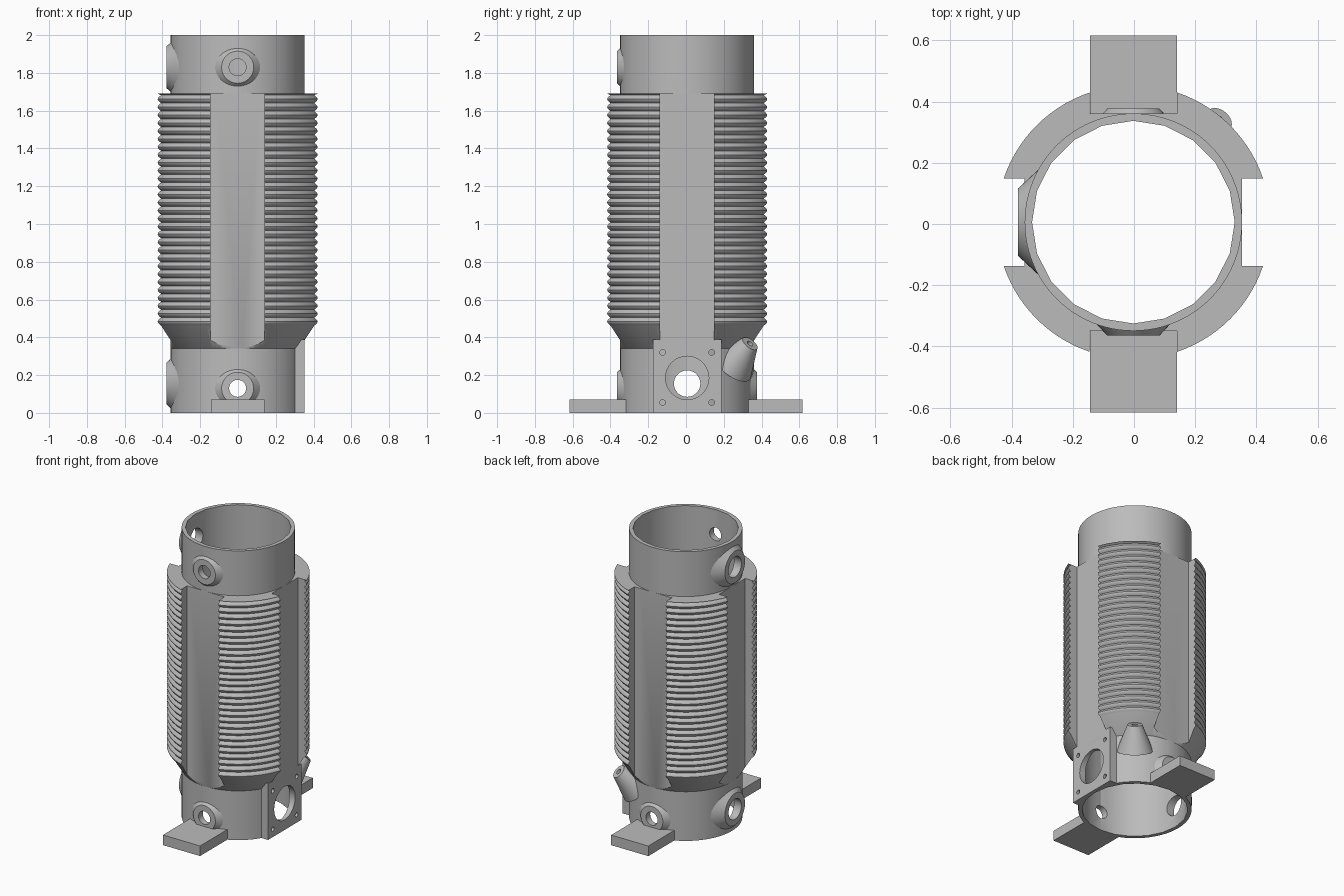
import bpy, bmesh, math
from math import sin, cos, pi, radians
from mathutils import Vector, Matrix

cube = bpy.data.objects.get("Cube")
if cube:
    bpy.data.objects.remove(cube, do_unlink=True)

grey = bpy.data.materials.new("light_grey")
grey.use_nodes = True
colour = (0.5, 0.5, 0.5, 1)
grey.diffuse_color = colour
grey.node_tree.nodes["Principled BSDF"].inputs["Base Color"].default_value = colour

CENTRE = Vector((-0.002, 0.006, 0))     # axis of the tube
TUBE_R, SLEEVE_R, SLOT_HALF = 0.355, 0.447, 0.143
FRONT, BACK, RIGHT, LEFT = (Vector(v) for v in
                            ((0, -1, 0), (0, 1, 0), (-1, 0, 0), (1, 0, 0)))
parts, cutters = [], []


def add(name, bm, group):
    bmesh.ops.recalc_face_normals(bm, faces=bm.faces)
    mesh = bpy.data.meshes.new(name)
    bm.to_mesh(mesh)
    bm.free()
    ob = bpy.data.objects.new(name, mesh)
    bpy.context.collection.objects.link(ob)
    ob.hide_render = group is cutters
    group.append(ob)
    return ob


def box(name, lo, hi, group):
    bm = bmesh.new()
    lo, hi = Vector(lo), Vector(hi)
    m = Matrix.Translation((lo + hi) / 2) @ Matrix.Diagonal((*(hi - lo), 1))
    bmesh.ops.create_cube(bm, size=1, matrix=m)
    return add(name, bm, group)


def cone(name, start, end, r1, r2, group, segs=48, turn=0):
    """Round bar or cone from start (radius r1) to end (radius r2)."""
    start, end = Vector(start), Vector(end)
    axis = end - start
    m = (Matrix.Translation((start + end) / 2)
         @ axis.to_track_quat('Z', 'Y').to_matrix().to_4x4()
         @ Matrix.Rotation(turn, 4, 'Z'))
    bm = bmesh.new()
    bmesh.ops.create_cone(bm, cap_ends=True, segments=segs, radius1=r1,
                          radius2=r2, depth=axis.length, matrix=m)
    return add(name, bm, group)


def lathe(name, profile, segs, group):
    """Closed (radius, height) profile turned about the tube axis."""
    bm = bmesh.new()
    rings = [[bm.verts.new(CENTRE + Vector((r * cos(2 * pi * i / segs),
                                            r * sin(2 * pi * i / segs), z)))
              for r, z in profile] for i in range(segs)]
    n = len(profile)
    for i in range(segs):
        a, b = rings[i], rings[(i + 1) % segs]
        for j in range(n):
            k = (j + 1) % n
            bm.faces.new((a[j], b[j], b[k], a[k]))
    return add(name, bm, group)


def cut(ob, tools):
    for tool in tools:
        mod = ob.modifiers.new("cut", 'BOOLEAN')
        mod.operation, mod.solver, mod.object = 'DIFFERENCE', 'EXACT', tool


# Cutters: tube bore, attachment bore, ports and slots
up = Vector((0, 0, 1))
bore = cone("bore_cutter", CENTRE - up, CENTRE + up * 3, 0.331, 0.331, cutters, 20, pi / 2)
clear = cone("clearance_cutter", CENTRE - up, CENTRE + up * 3, 0.343, 0.343, cutters, 96)


def port(direction, z, r):
    base = CENTRE + up * z
    return cone("port_cutter", base + direction * 0.2, base + direction * 0.6, r, r, cutters, 32)


slots = []
for d in (FRONT, BACK, RIGHT, LEFT):
    side = Vector((abs(d.y), abs(d.x), 0)) * SLOT_HALF
    a, b = CENTRE + d * TUBE_R, CENTRE + d * 0.7
    lo = Vector((min(a.x, b.x), min(a.y, b.y), 0.1)) - side
    hi = Vector((max(a.x, b.x), max(a.y, b.y), 1.9)) + side
    slots.append(box("slot_cutter", lo, hi, cutters))

# Bosses with their ports: direction, height, face reach, face radius, hole radius
ports = []
for name, d, z, reach, r, hole in (
        ("front_upper_boss", FRONT, 1.83, 0.371, 0.085, 0.045),
        ("front_lower_boss", FRONT, 0.13, 0.371, 0.085, 0.045),
        ("back_lower_boss", BACK, 0.13, 0.371, 0.085, 0.045),
        ("right_upper_boss", RIGHT, 1.83, 0.377, 0.11, 0.07),
        ("right_lower_boss", RIGHT, 0.155, 0.377, 0.11, 0.07)):
    p = port(d, z, hole)
    ports.append(p)
    base = CENTRE + up * z
    boss = cone(name, base + d * (reach - 0.07), base + d * reach, r + 0.065, r, parts)
    cut(boss, (clear, p))

# Flange plate with large opening and four screw holes
opening = port(LEFT, 0.185, 0.115)
ports.append(opening)
flange = box("flange_plate", CENTRE + Vector((0.29, -0.182, 0)),
             CENTRE + Vector((TUBE_R, 0.182, 0.388)), parts)
screws = [cone("screw_cutter", CENTRE + Vector((0.31, y, z)),
               CENTRE + Vector((0.5, y, z)), 0.015, 0.015, cutters, 16)
          for y in (-0.13, 0.13) for z in (0.055, 0.32)]
cut(flange, [clear, opening] + screws)

# Slanted nozzle
angle = radians(50)
out = Vector((cos(angle), sin(angle), 0))
tip = CENTRE + out * 0.435 + up * 0.367
axis = (out + up).normalized()
nozzle_hole = cone("nozzle_cutter", tip - axis * 0.22, tip + axis * 0.1,
                   0.018, 0.018, cutters, 20)
nozzle = cone("nozzle", tip - axis * 0.17, tip, 0.115, 0.047, parts)
cut(nozzle, (clear, nozzle_hole))

# Main tube
tube = cone("tube", CENTRE, CENTRE + up * 2, TUBE_R, TUBE_R, parts, 96)
cut(tube, [bore] + ports + [nozzle_hole])

# Ribbed sleeve with four flat slots
ribs, steps, low, high = 29, 6, 0.462, 1.682
profile = [(0.346, 1.69), (0.346, 0.335), (TUBE_R, 0.34)]
for i in range(ribs * steps + 1):
    wave = abs(sin(pi * i / steps))
    profile.append((SLEEVE_R - 0.017 * (1 - wave), low + (high - low) * i / (ribs * steps)))
profile.append((SLEEVE_R, 1.69))
sleeve = lathe("ribbed_sleeve", profile, 96, parts)
cut(sleeve, slots)

# Feet
for name, s in (("front_foot", -1), ("back_foot", 1)):
    y0, y1 = sorted((0.27 * s, 0.616 * s))
    foot = box(name, (-SLOT_HALF, y0, 0), (SLOT_HALF - 0.002, y1, 0.07), parts)
    cut(foot, (clear,))

# Bake the cuts, drop the cutters, then shade
deps = bpy.context.evaluated_depsgraph_get()
deps.update()
baked = [bpy.data.meshes.new_from_object(ob.evaluated_get(deps)) for ob in parts]
for ob, mesh in zip(parts, baked):
    ob.modifiers.clear()
    ob.data = mesh
    mesh.materials.clear()
    mesh.materials.append(grey)
    for poly in mesh.polygons:
        poly.material_index = 0
for ob in cutters:
    bpy.data.objects.remove(ob, do_unlink=True)
bpy.ops.object.select_all(action='DESELECT')
for ob in parts:
    ob.select_set(True)
bpy.context.view_layer.objects.active = tube
bpy.ops.object.shade_smooth_by_angle(angle=radians(33))
